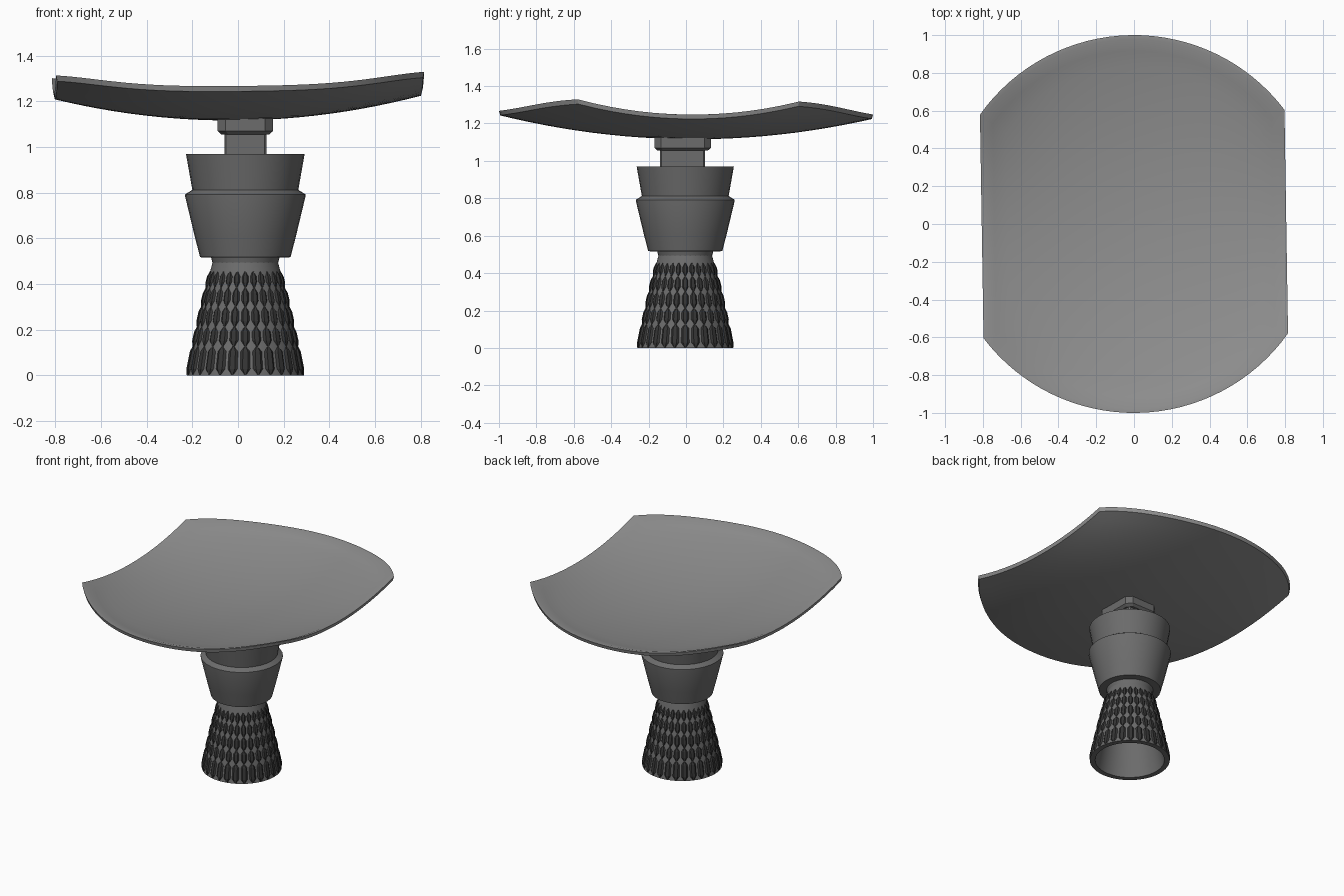
import bpy, bmesh, math
from math import sin, cos, pi

if "Cube" in bpy.data.objects:
    bpy.data.objects.remove(bpy.data.objects["Cube"])

CX, CY = 0.032, -0.004   # axis of the base, slightly off the dish centre


def material(name, v):
    m = bpy.data.materials.new(name)
    m.diffuse_color = (v, v, v, 1)
    m.use_nodes = True
    m.node_tree.nodes["Principled BSDF"].inputs["Base Color"].default_value = m.diffuse_color
    return m


DISH = material("dish_grey", 0.28)
BASE = material("base_grey", 0.15)
RIB = material("rib_black", 0.035)


def finish(bm, name, mat, smooth=None):
    bmesh.ops.recalc_face_normals(bm, faces=bm.faces)
    me = bpy.data.meshes.new(name)
    bm.to_mesh(me)
    bm.free()
    me.materials.append(mat)
    ob = bpy.data.objects.new(name, me)
    bpy.context.collection.objects.link(ob)
    if smooth:
        bpy.ops.object.select_all(action='DESELECT')
        ob.select_set(True)
        bpy.context.view_layer.objects.active = ob
        bpy.ops.object.shade_smooth_by_angle(angle=math.radians(smooth))
    return ob


def loft(name, rings, mat, smooth=None):
    """Skin a list of equally sized closed point rings and cap the ends."""
    bm = bmesh.new()
    vs = [[bm.verts.new(p) for p in r] for r in rings]
    n = len(vs[0])
    for a, b in zip(vs, vs[1:]):
        for i in range(n):
            j = (i + 1) % n
            bm.faces.new((a[i], a[j], b[j], b[i]))
    bm.faces.new(vs[0])
    bm.faces.new(vs[-1])
    return finish(bm, name, mat, smooth)


def circle(r, z, n):
    return [(CX + r * cos(2 * pi * i / n), CY + r * sin(2 * pi * i / n), z) for i in range(n)]


def block(hx, hy, c, z, x=CX, y=-0.018):
    """Rectangle outline with chamfered corners."""
    pts = [(hx, c - hy), (hx, hy - c), (hx - c, hy), (c - hx, hy),
           (-hx, hy - c), (-hx, c - hy), (c - hx, -hy), (hx - c, -hy)]
    return [(x + px, y + py, z) for px, py in pts]


# Dish: curved unit disc with both sides cut off
HALF = 0.806


def dish_height(x, y):
    return 1.138 + 0.156 * x**2 + 0.119 * y**2 + 0.23 * x**4 * y**2


corner = math.acos(HALF)
outline = []
for k in range(2):
    side = HALF if k == 0 else -HALF
    for i in range(16):
        outline.append((side, side * math.tan(-corner + 2 * corner * i / 16)))
    for i in range(32):
        t = corner + (pi - 2 * corner) * i / 32 + k * pi
        outline.append((cos(t), sin(t)))


def dish_ring(s, drop):
    ring = []
    for x, y in outline:
        x, y = x * s, y * s
        z = dish_height(x, y) - drop + 0.01 * x - 0.01 * y
        ring.append((x - 0.016 * y, y + 0.016 * x, z))
    return ring


steps = [0.02] + [i / 12 for i in range(1, 12)]
top = [dish_ring(s, 0) for s in steps] + [dish_ring(0.978, -0.005)]
bottom = [dish_ring(1.0, 0.0)] + [dish_ring(s, 0.022) for s in [0.993] + steps[::-1]]
loft("dish", top + bottom, DISH, smooth=25)

# Mounting nut and square shaft
loft("mount_nut", [block(0.105, 0.135, 0.03, 1.055), block(0.122, 0.151, 0.035, 1.07),
                   block(0.122, 0.151, 0.035, 1.125)], BASE)
loft("shaft", [block(0.092, 0.12, 0.008, 0.94), block(0.092, 0.12, 0.008, 1.06)], BASE)

# Collar: lower cup, ledge and upper flared cup
collar = [(0.12, 0.485), (0.143, 0.49), (0.15, 0.516), (0.198, 0.517), (0.222, 0.61),
          (0.264, 0.785), (0.264, 0.792), (0.232, 0.812), (0.26, 0.97)]
loft("collar", [circle(r, z, 32) for r, z in collar], BASE, smooth=20)

# Hollow grip body
grip = [(0.143, 0.495), (0.158, 0.44), (0.173, 0.38), (0.193, 0.30), (0.212, 0.21),
        (0.232, 0.12), (0.25, 0.03), (0.256, 0.0), (0.222, 0.0), (0.18, 0.22), (0.13, 0.43)]
loft("grip_body", [circle(r, z, 56) for r, z in grip], BASE, smooth=30)


# Five tiers of pointed ribs; the tips leave a row of hexagons between tiers
def grip_radius(z):
    pts = grip[7::-1]
    for (r0, z0), (r1, z1) in zip(pts, pts[1:]):
        if z0 <= z <= z1:
            return r0 + (r1 - r0) * (z - z0) / (z1 - z0)
    return pts[-1][0]


RIBS = 28
bm = bmesh.new()
for z0, z1 in [(0.002, 0.126), (0.126, 0.212), (0.212, 0.3), (0.3, 0.383), (0.383, 0.455)]:
    for k in range(RIBS):
        mid = 2 * pi * k / RIBS
        rings = []
        for z, out, wide in [(z0, 0.001, 0.1), (z0 + 0.026, 0.008, 0.4),
                             (z1 - 0.022, 0.008, 0.4), (z1, 0.001, 0.1)]:
            r = grip_radius(z)
            w = 2 * pi / RIBS * wide
            ring = [(r - 0.004, -w * 1.2), (r + out, -w * 0.5),
                    (r + out, w * 0.5), (r - 0.004, w * 1.2)]
            rings.append([bm.verts.new((CX + q * cos(mid + a), CY + q * sin(mid + a), z))
                          for q, a in ring])
        for a, b in zip(rings, rings[1:]):
            for i in range(4):
                j = (i + 1) % 4
                bm.faces.new((a[i], a[j], b[j], b[i]))
        bm.faces.new(rings[0])
        bm.faces.new(rings[-1])
finish(bm, "grip_ribs", RIB)
